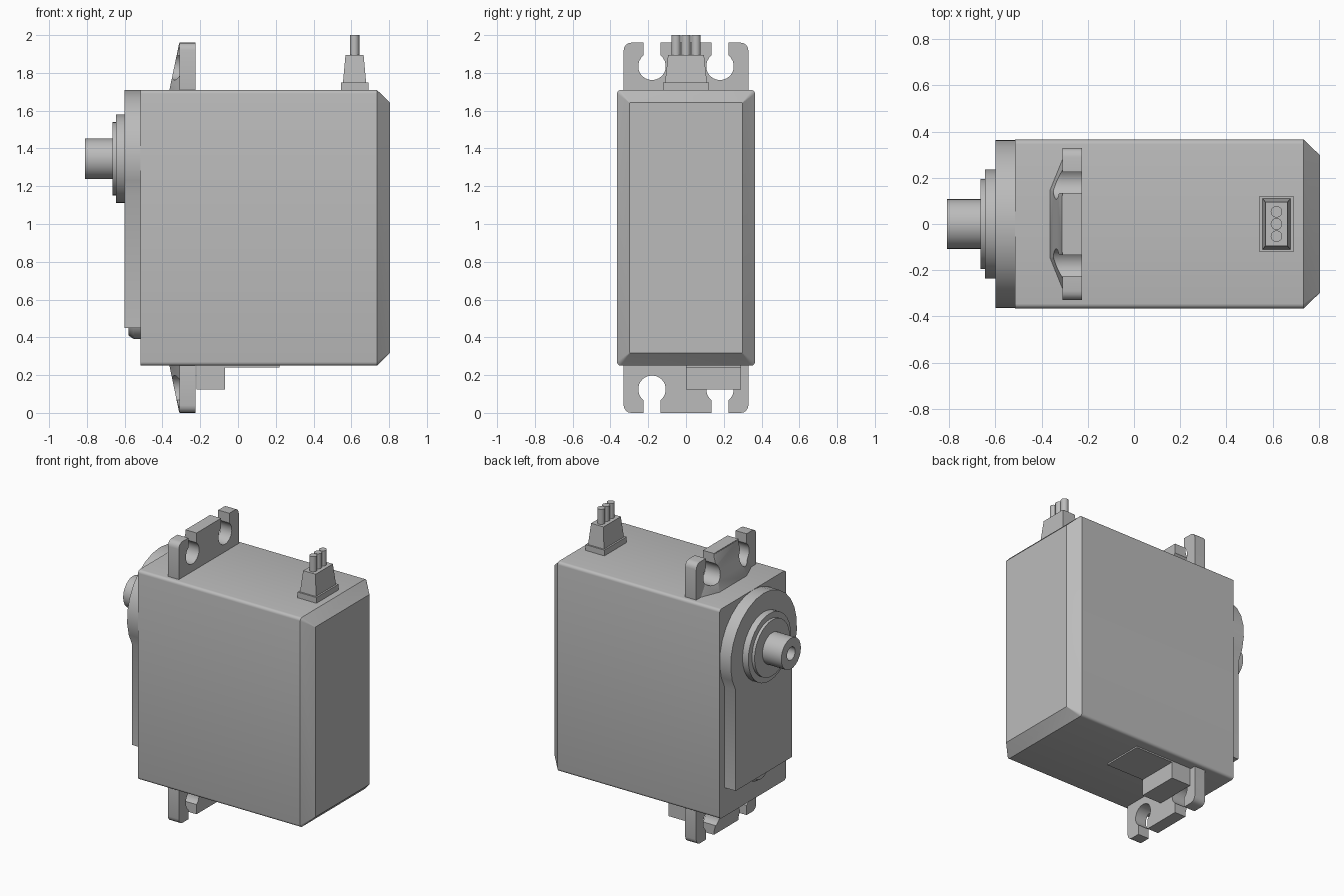
import bpy, bmesh
from math import sin, cos, pi, radians, asin, acos

if "Cube" in bpy.data.objects:
    bpy.data.objects.remove(bpy.data.objects["Cube"], do_unlink=True)

GREY = (0.5, 0.5, 0.5, 1)
grey = bpy.data.materials.new("plain grey")
grey.use_nodes = True
grey.diffuse_color = GREY
grey.node_tree.nodes["Principled BSDF"].inputs["Base Color"].default_value = GREY

SHAFT_Z = 1.345


def loft(name, rings):
    """Skin a list of equal-length point rings and cap both ends."""
    bm = bmesh.new()
    loops = [[bm.verts.new(p) for p in ring] for ring in rings]
    n = len(loops[0])
    for a, b in zip(loops, loops[1:]):
        for i in range(n):
            j = (i + 1) % n
            bm.faces.new((a[i], a[j], b[j], b[i]))
    bm.faces.new(loops[0])
    bm.faces.new(loops[-1])
    bmesh.ops.recalc_face_normals(bm, faces=bm.faces)
    mesh = bpy.data.meshes.new(name)
    bm.to_mesh(mesh)
    bm.free()
    mesh.materials.append(grey)
    obj = bpy.data.objects.new(name, mesh)
    bpy.context.collection.objects.link(obj)
    return obj


def arc(cy, cz, r, start, end, steps):
    return [(cy + r * cos(start + (end - start) * i / steps),
             cz + r * sin(start + (end - start) * i / steps)) for i in range(steps + 1)]


def rounded_rect(y0, y1, z0, z1, r, steps=4):
    corners = [(y1 - r, z1 - r), (y0 + r, z1 - r), (y0 + r, z0 + r), (y1 - r, z0 + r)]
    pts = []
    for k, (cy, cz) in enumerate(corners):
        pts += arc(cy, cz, r, k * pi / 2, (k + 1) * pi / 2, steps)
    return pts


def at_x(x, profile):
    return [(x, y, z) for y, z in profile]


def turned(name, stations, cz=SHAFT_Z, n=32):
    """Round part along x from (x, radius) stations."""
    return loft(name, [at_x(x, arc(0, cz, r, 0, 2 * pi, n)[:-1]) for x, r in stations])


def box(name, x0, x1, y0, y1, z0, z1):
    rect = [(y0, z0), (y1, z0), (y1, z1), (y0, z1)]
    return loft(name, [at_x(x0, rect), at_x(x1, rect)])


def activate(obj):
    bpy.ops.object.select_all(action='DESELECT')
    obj.select_set(True)
    bpy.context.view_layer.objects.active = obj


def cut(obj, cutters):
    activate(obj)
    for c in cutters:
        mod = obj.modifiers.new("slot", 'BOOLEAN')
        mod.operation = 'DIFFERENCE'
        mod.solver = 'EXACT'
        mod.object = c
        bpy.ops.object.modifier_apply(modifier=mod.name)


parts = []

# Main case with bevelled rear end
full = rounded_rect(-0.365, 0.365, 0.25, 1.71, 0.02)
small = rounded_rect(-0.298, 0.298, 0.318, 1.642, 0.002)
parts.append(loft("case", [at_x(-0.515, full), at_x(0.735, full), at_x(0.805, small)]))

# Gearbox cover: round head running into a narrower straight leg
bend = acos(0.31 / 0.365)
cover = arc(0, SHAFT_Z, 0.365, -bend, pi + bend, 18) + [(-0.31, 0.45), (0.31, 0.45)]
parts.append(loft("gear_cover", [at_x(-0.50, cover), at_x(-0.60, cover)]))
parts.append(turned("cover_catch", [(-0.50, 0.11), (-0.55, 0.11), (-0.58, 0.09)], 0.50, 20))

# Output bosses and hollow shaft
parts.append(turned("outer_boss", [(-0.59, 0.235), (-0.645, 0.235)]))
parts.append(turned("inner_boss", [(-0.63, 0.195), (-0.665, 0.195)]))
parts.append(turned("output_shaft", [(-0.65, 0.108), (-0.81, 0.108), (-0.81, 0.045), (-0.70, 0.045)]))

# Mounting ears with keyhole slots, top and bottom
half = asin(0.045 / 0.073)
for side in ("top", "bottom"):
    def flip(ring):
        return [(x, y, z if side == "top" else 1.96 - z) for x, y, z in ring]

    ear_shape = rounded_rect(-0.33, 0.33, 1.62, 1.96, 0.04)
    ear = loft(side + "_ear", [flip(at_x(-0.31, ear_shape)), flip(at_x(-0.225, ear_shape))])
    gusset = loft(side + "_gusset", [
        flip([(-0.365, -0.15, 1.70), (-0.365, 0.15, 1.70), (-0.308, 0.29, 1.70), (-0.308, -0.29, 1.70)]),
        flip([(-0.312, -0.12, 1.955), (-0.312, 0.12, 1.955), (-0.308, 0.13, 1.955), (-0.308, -0.13, 1.955)])])
    cutters = []
    for s in (-1, 1):
        c = s * 0.18
        hole = arc(c, 1.835, 0.073, pi / 2 + half, 2.5 * pi - half, 20)
        hole += [(c + 0.045, 2.1), (c - 0.045, 2.1)]
        cutters.append(loft("slot_cutter", [flip(at_x(-0.5, hole)), flip(at_x(-0.1, hole))]))
    for part in (ear, gusset):
        cut(part, cutters)
        parts.append(part)
    for c in cutters:
        bpy.data.objects.remove(c, do_unlink=True)

# Block and thin pad under the case
parts.append(box("underside_block", -0.22, -0.07, 0.0, 0.29, 0.125, 0.26))
parts.append(box("underside_pad", -0.22, 0.22, 0.0, 0.29, 0.24, 0.26))

# Cable grommet, tapered boot and three wires
CABLE_X = 0.617
parts.append(box("cable_grommet", CABLE_X - 0.073, CABLE_X + 0.073, -0.122, 0.122, 1.70, 1.75))
boot = []
for z, hx, hy in ((1.74, 0.062, 0.112), (1.895, 0.048, 0.095)):
    boot.append([(CABLE_X + sx * hx, sy * hy, z) for sx, sy in ((-1, -1), (1, -1), (1, 1), (-1, 1))])
parts.append(loft("cable_boot", boot))
for i in (-1, 0, 1):
    ring = arc(CABLE_X, i * 0.053, 0.025, 0, 2 * pi, 16)[:-1]
    parts.append(loft("wire", [[(x, y, z) for x, y in ring] for z in (1.88, 2.0)]))

# Smooth the curves, keep the hard edges
for obj in parts:
    activate(obj)
    bpy.ops.object.shade_smooth_by_angle(angle=radians(30))
bpy.ops.object.select_all(action='DESELECT')
